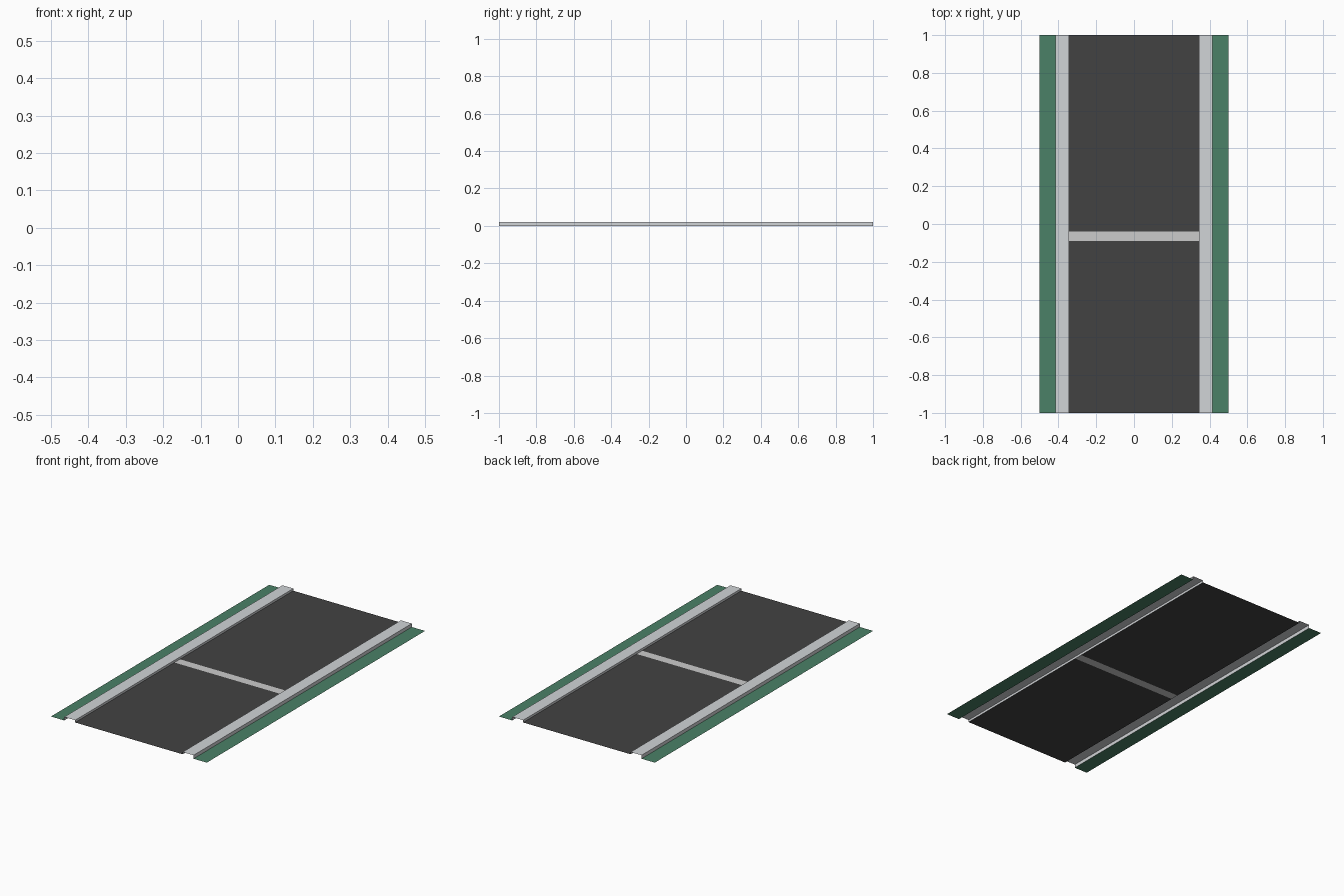
import bpy

if "Cube" in bpy.data.objects:
    bpy.data.objects.remove(bpy.data.objects["Cube"])

L = 1.0          # half length along y
ROAD_Z = 0.007   # asphalt sits just above the verge
CURB_Z = 0.02
INNER, OUTER, EDGE = 0.345, 0.415, 0.5


def material(name, rgb):
    m = bpy.data.materials.new(name)
    m.diffuse_color = (*rgb, 1)
    m.use_nodes = True
    m.node_tree.nodes["Principled BSDF"].inputs["Base Color"].default_value = m.diffuse_color
    return m


def strip(name, profile, y0, y1, mat):
    """Sweep an open (x, z) profile along y; left-to-right profiles face up."""
    n = len(profile)
    verts = [(x, y, z) for y in (y0, y1) for x, z in profile]
    faces = [(i, i + 1, n + i + 1, n + i) for i in range(n - 1)]
    mesh = bpy.data.meshes.new(name)
    mesh.from_pydata(verts, [], faces)
    mesh.materials.append(mat)
    ob = bpy.data.objects.new(name, mesh)
    bpy.context.collection.objects.link(ob)
    return ob


asphalt = material("asphalt", (0.055, 0.055, 0.055))
paint = material("paint", (0.68, 0.71, 0.69))
concrete = material("concrete", (0.64, 0.66, 0.68))
grass = material("grass", (0.07, 0.22, 0.135))

# Road surface, split by the painted cross line
road = [(-INNER, ROAD_Z), (INNER, ROAD_Z)]
strip("road_front", road, -L, -0.09, asphalt)
strip("stop_line", road, -0.09, -0.04, paint)
strip("road_back", road, -0.04, L, asphalt)

# Curbs (inner wall, top, outer wall) and grass verges, mirrored to both sides
curb = [(INNER, ROAD_Z), (INNER, CURB_Z), (OUTER, CURB_Z), (OUTER, 0)]
verge = [(OUTER, 0), (EDGE, 0)]
for name, profile, mat in (("curb", curb, concrete), ("verge", verge, grass)):
    strip(name + "_right", profile, -L, L, mat)
    mirrored = [(-x, z) for x, z in reversed(profile)]
    strip(name + "_left", mirrored, -L, L, mat)
